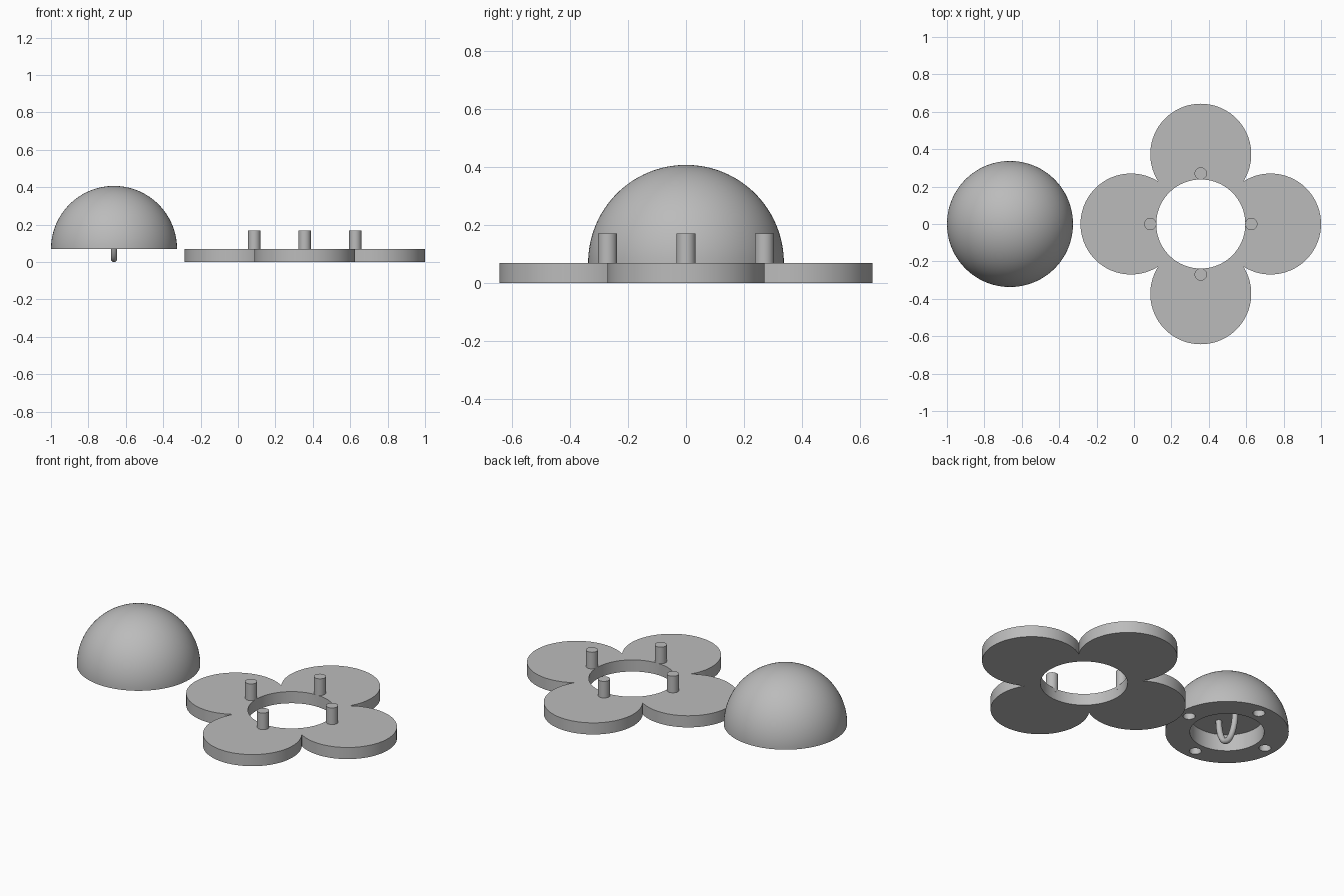
import bpy, bmesh, math
from mathutils import Vector, Matrix

cube = bpy.data.objects.get("Cube")
if cube:
    bpy.data.objects.remove(cube, do_unlink=True)

grey = bpy.data.materials.new("plain grey")
grey.use_nodes = True
COLOUR = (0.5, 0.5, 0.5, 1)
grey.diffuse_color = COLOUR
grey.node_tree.nodes["Principled BSDF"].inputs["Base Color"].default_value = COLOUR

THICK = 0.07                  # plate thickness, also the dome's base height
PIN_RING = 0.27               # distance of pins and sockets from their centre
FLOWER = Vector((0.357, 0, 0))
DOME = Vector((-0.663, 0, 0))


def finish(name, bm, location):
    bmesh.ops.remove_doubles(bm, verts=bm.verts, dist=1e-5)
    bmesh.ops.recalc_face_normals(bm, faces=bm.faces)
    mesh = bpy.data.meshes.new(name)
    bm.to_mesh(mesh)
    bm.free()
    mesh.materials.append(grey)
    obj = bpy.data.objects.new(name, mesh)
    bpy.context.collection.objects.link(obj)
    obj.location = location
    return obj


def smooth(obj):
    bpy.ops.object.select_all(action='DESELECT')
    obj.select_set(True)
    bpy.context.view_layer.objects.active = obj
    bpy.ops.object.shade_smooth_by_angle(angle=math.radians(30))


def four_cylinders(bm, radius, bottom, top):
    for i in range(4):
        a = i * math.pi / 2
        spot = Vector((PIN_RING * math.cos(a), PIN_RING * math.sin(a), (bottom + top) / 2))
        bmesh.ops.create_cone(bm, cap_ends=True, segments=32, radius1=radius, radius2=radius,
                              depth=top - bottom, matrix=Matrix.Translation(spot))


# Flower plate: four round petals around a circular opening
petal_r, petal_d, opening = 0.27, 0.373, 0.238
notch = (petal_d + math.sqrt(2 * petal_r ** 2 - petal_d ** 2)) / 2
reach = math.atan2(notch, notch - petal_d)
steps = 48
bm = bmesh.new()
rings = []
for p in range(4):
    for i in range(steps):
        phi = reach * (2 * i / steps - 1)
        out = Vector((petal_d + petal_r * math.cos(phi), petal_r * math.sin(phi), 0))
        out = Matrix.Rotation(p * math.pi / 2, 3, 'Z') @ out
        inner = out.normalized() * opening
        up = Vector((0, 0, THICK))
        rings.append([bm.verts.new(c) for c in (inner, out, out + up, inner + up)])
for a, b in zip(rings, rings[1:] + rings[:1]):
    for k in range(4):
        n = (k + 1) % 4
        bm.faces.new((a[k], b[k], b[n], a[n]))
smooth(finish("flower_plate", bm, FLOWER))

# Pins standing on the plate around the opening
bm = bmesh.new()
four_cylinders(bm, 0.033, THICK - 0.02, 0.17)
smooth(finish("plate_pins", bm, FLOWER))

# Dome: turned profile with a flat-roofed recess underneath
dome_r, recess_r, roof = 0.337, 0.203, 0.17
profile = [(dome_r * math.sin(t), THICK + dome_r * math.cos(t))
           for t in (math.pi / 2 * i / 32 for i in range(33))]
profile += [(recess_r, THICK), (recess_r, roof), (0, roof)]
bm = bmesh.new()
verts = [bm.verts.new((r, 0, z)) for r, z in profile]
edges = [bm.edges.new(pair) for pair in zip(verts, verts[1:])]
bmesh.ops.spin(bm, geom=verts + edges, cent=(0, 0, 0), axis=(0, 0, 1),
               angle=2 * math.pi, steps=96)
dome = finish("dome", bm, DOME)

# Sockets in the rim that receive the pins
bm = bmesh.new()
four_cylinders(bm, 0.033, 0, 0.17)
cutter = finish("socket_cutter", bm, DOME)
cutter.hide_render = True
cut = dome.modifiers.new("sockets", 'BOOLEAN')
cut.operation, cut.solver, cut.object = 'DIFFERENCE', 'EXACT', cutter
bpy.context.view_layer.objects.active = dome
bpy.ops.object.modifier_apply(modifier=cut.name)
bpy.data.objects.remove(cutter, do_unlink=True)
smooth(dome)

# Hanging loop: a round rod bent into a U below the recess roof
rod, half_width = 0.017, 0.07
bm = bmesh.new()
sections = []
for i in range(33):
    t = math.pi * i / 32
    drop = roof + 0.005 - rod
    centre = Vector((0, -half_width * math.cos(t), roof + 0.005 - drop * math.sin(t)))
    along = Vector((0, half_width * math.sin(t), -drop * math.cos(t))).normalized()
    side = Vector((1, 0, 0))
    normal = along.cross(side)
    sections.append([bm.verts.new(centre + rod * (math.cos(a) * side + math.sin(a) * normal))
                     for a in (2 * math.pi * j / 16 for j in range(16))])
for a, b in zip(sections, sections[1:]):
    for j in range(16):
        n = (j + 1) % 16
        bm.faces.new((a[j], a[n], b[n], b[j]))
bm.faces.new(sections[0])
bm.faces.new(sections[-1])
smooth(finish("hanging_loop", bm, DOME))
